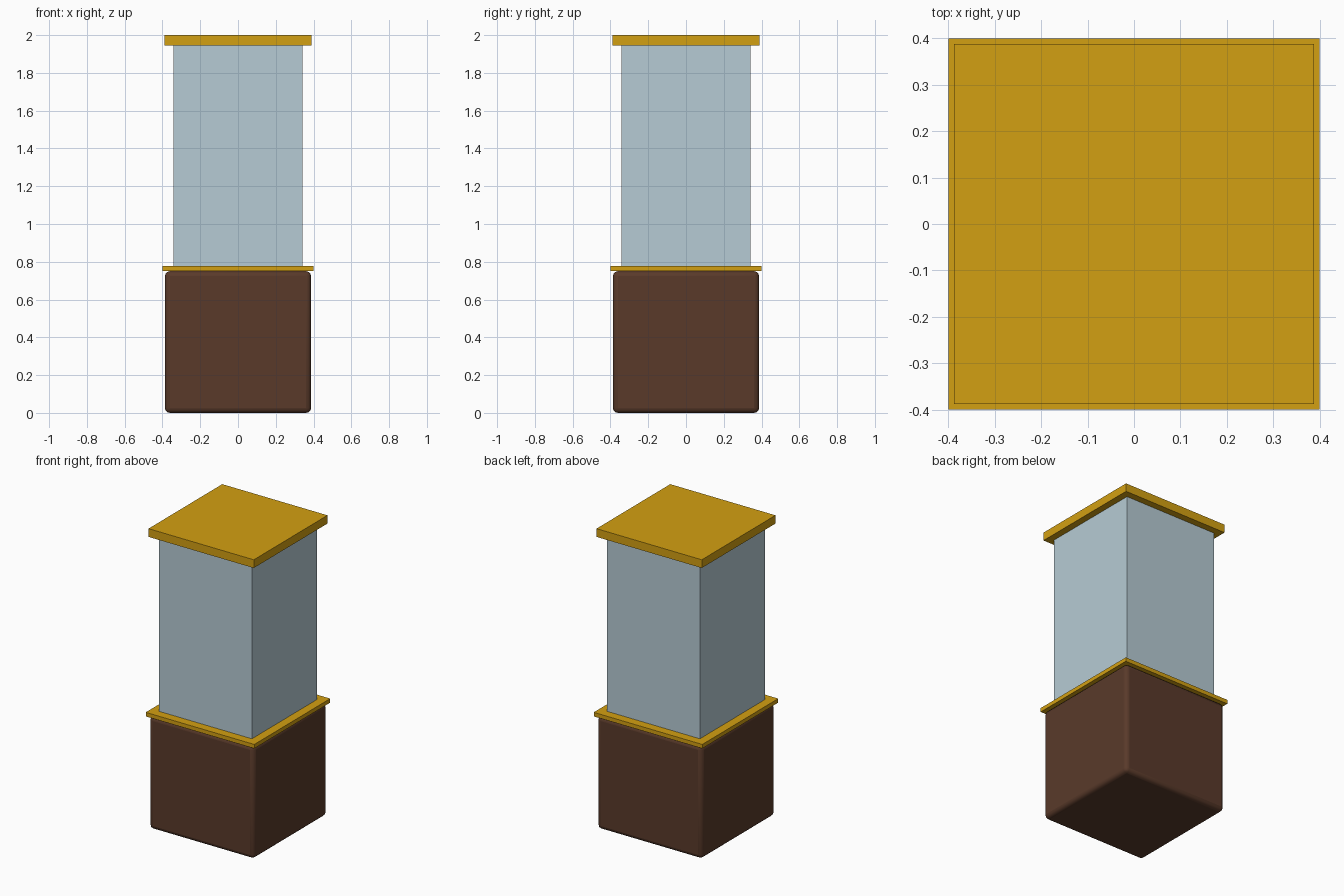
import bpy

if "Cube" in bpy.data.objects:
    bpy.data.objects.remove(bpy.data.objects["Cube"])


def material(name, color):
    mat = bpy.data.materials.new(name)
    mat.diffuse_color = (*color, 1.0)
    mat.use_nodes = True
    mat.node_tree.nodes["Principled BSDF"].inputs["Base Color"].default_value = mat.diffuse_color
    return mat


def box(name, half, z0, z1, mat):
    """Square block centred on the z axis, from height z0 to z1."""
    bpy.ops.mesh.primitive_cube_add(size=1, location=(0, 0, (z0 + z1) / 2))
    obj = bpy.context.object
    obj.name = name
    obj.scale = (2 * half, 2 * half, z1 - z0)
    bpy.ops.object.transform_apply(location=False, rotation=False, scale=True)
    obj.data.materials.append(mat)
    return obj


wood = material("dark_wood", (0.10, 0.042, 0.023))
brass = material("brass", (0.65, 0.35, 0.006))
glass = material("glass", (0.47, 0.60, 0.66))

# Wooden pedestal with softened edges
pedestal = box("pedestal", 0.387, 0.0, 0.75, wood)
bevel = pedestal.modifiers.new("soft_edges", 'BEVEL')
bevel.width = 0.026
bevel.segments = 3
bpy.ops.object.shade_smooth_by_angle(angle=0.7)

# Brass rim, glass case and brass lid
box("lower_rim", 0.40, 0.75, 0.777, brass)
box("glass_case", 0.342, 0.777, 1.945, glass)
box("lid", 0.388, 1.945, 2.0, brass)
